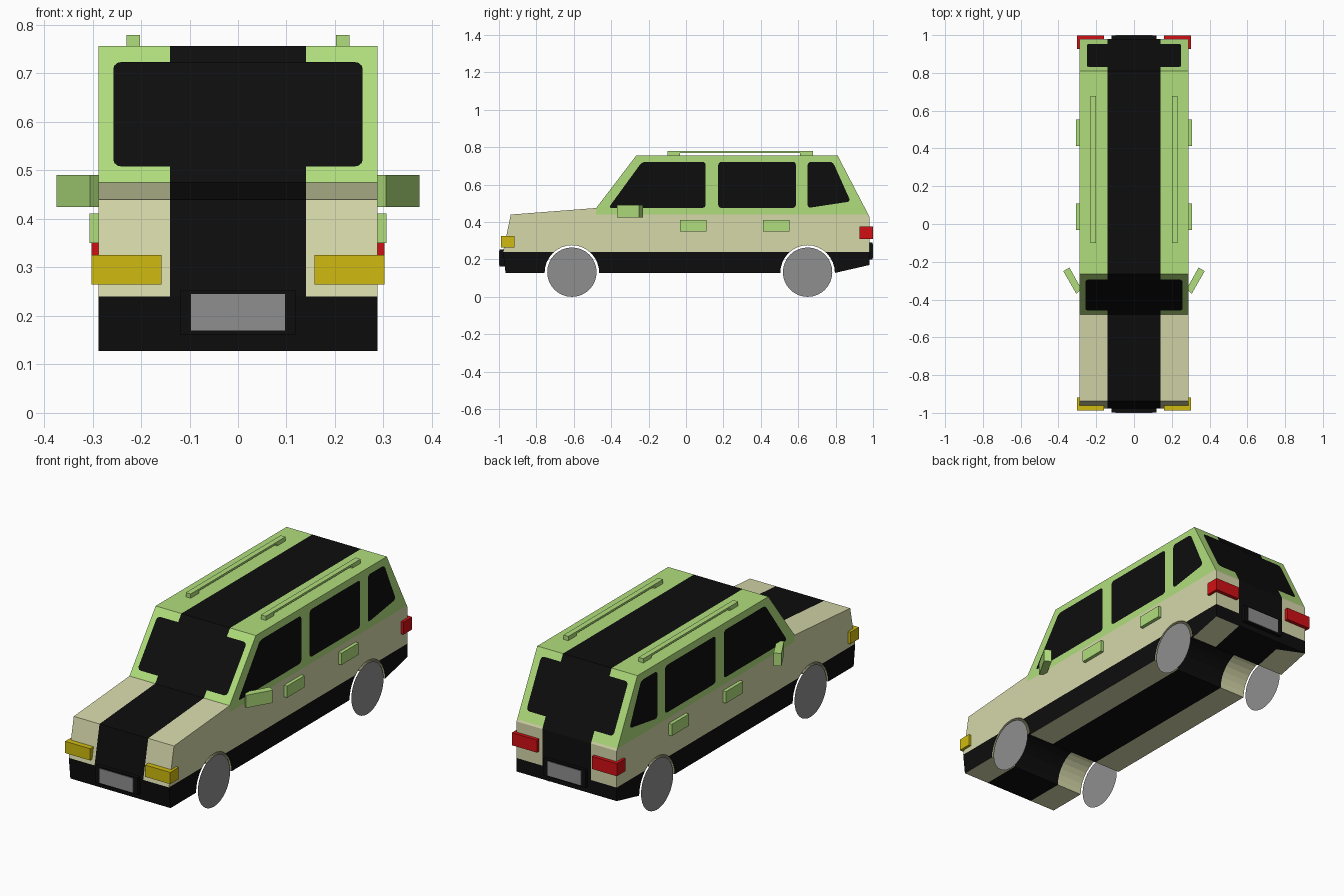
import bpy, bmesh, math
from mathutils import Vector, Matrix

if "Cube" in bpy.data.objects:
    bpy.data.objects.remove(bpy.data.objects["Cube"])


def material(name, r, g, b):
    lin = lambda c: c / 12.92 if c <= 0.04045 else ((c + 0.055) / 1.055) ** 2.4
    m = bpy.data.materials.new(name)
    m.diffuse_color = (lin(r / 255), lin(g / 255), lin(b / 255), 1)
    m.use_nodes = True
    m.node_tree.nodes["Principled BSDF"].inputs["Base Color"].default_value = m.diffuse_color
    return m


TAN = material("tan_paint", 214, 216, 170)
GREEN = material("green_paint", 176, 222, 124)
BLACK = material("black", 13, 13, 13)
GREY = material("grey", 143, 143, 143)
YELLOW = material("yellow_lamp", 208, 187, 16)
RED = material("red_lamp", 208, 16, 20)


def finish(bm, name, *mats, normals=True):
    if normals:
        bmesh.ops.recalc_face_normals(bm, faces=bm.faces)
    me = bpy.data.meshes.new(name)
    bm.to_mesh(me)
    bm.free()
    for m in mats:
        me.materials.append(m)
    ob = bpy.data.objects.new(name, me)
    bpy.context.collection.objects.link(ob)
    return ob


def extrude(bm, pts, vec):
    """Face through 3D points, extruded along vec into a closed solid."""
    f = bm.faces.new([bm.verts.new(p) for p in pts])
    r = bmesh.ops.extrude_face_region(bm, geom=[f], use_keep_orig=True)
    moved = [v for v in r["geom"] if isinstance(v, bmesh.types.BMVert)]
    bmesh.ops.translate(bm, verts=moved, vec=vec)


def box(bm, x, y, z):
    pts = [(x[0], y[0], z[0]), (x[1], y[0], z[0]), (x[1], y[1], z[0]), (x[0], y[1], z[0])]
    extrude(bm, pts, (0, 0, z[1] - z[0]))


def side(s, x):
    return (x[0], x[1]) if s > 0 else (-x[1], -x[0])


W = 0.288
STRIPE = 0.14
FRONT_Y, REAR_Y, AXLE_Z = -0.61, 0.65, 0.132
BASE = 0.128

# Body: side profile with wheel arches, extruded across the width
profile = [(-0.965, BASE)]
for cy in (FRONT_Y, REAR_Y):
    for i in range(17):
        a = math.pi * (1 - i / 16)
        profile.append((cy + 0.146 * math.cos(a), BASE + 0.148 * math.sin(a)))
profile += [(0.98, 0.17), (0.98, 0.43), (0.81, 0.757), (-0.265, 0.757),
            (-0.48, 0.475), (-0.937, 0.44), (-0.978, 0.24)]
bm = bmesh.new()
extrude(bm, [(-W, y, z) for y, z in profile], (2 * W, 0, 0))
bmesh.ops.recalc_face_normals(bm, faces=bm.faces)
bmesh.ops.triangulate(bm, faces=bm.faces)
# Cut along the colour borders
for co, no in (((STRIPE, 0, 0), (1, 0, 0)), ((-STRIPE, 0, 0), (1, 0, 0)),
               ((0, 0, 0.24), (0, 0, 1)), ((0, 0, 0.44), (0, 0, 1)),
               ((0, -0.48, 0), (0, 1, 0))):
    bmesh.ops.bisect_plane(bm, geom=bm.verts[:] + bm.edges[:] + bm.faces[:],
                           dist=1e-6, plane_co=co, plane_no=no)
for f in bm.faces:
    c, n = f.calc_center_median(), f.normal
    flank = abs(n.x) > 0.5
    f.material_index = 0
    if not flank and abs(c.x) < STRIPE:
        f.material_index = 2
    elif c.z > 0.44 and c.y > -0.48:
        f.material_index = 1
    elif c.z < 0.24 and (flank or abs(c.y) > 0.96):
        f.material_index = 2
finish(bm, "car_body", TAN, GREEN, BLACK)


# Windows: thin faces with rounded corners laid just off the body
def window(name, pts, normal, radius=0.018):
    bm = bmesh.new()
    n = Vector(normal).normalized()
    f = bm.faces.new([bm.verts.new(Vector(p) + n * 0.003) for p in pts])
    bmesh.ops.bevel(bm, geom=bm.verts[:], offset=radius, segments=3,
                    profile=0.5, affect='VERTICES')
    bm.normal_update()
    for f in bm.faces:
        if f.normal.dot(n) < 0:
            f.normal_flip()
    finish(bm, name, BLACK, normals=False)


side_windows = {
    "front_door_window": [(-0.415, 0.475), (0.105, 0.475), (0.105, 0.722), (-0.235, 0.722)],
    "rear_door_window": [(0.172, 0.475), (0.588, 0.475), (0.588, 0.722), (0.172, 0.722)],
    "quarter_window": [(0.65, 0.475), (0.88, 0.51), (0.785, 0.722), (0.65, 0.722)],
}
for name, pts in side_windows.items():
    for s, tag in ((1, "right"), (-1, "left")):
        window(f"{name}_{tag}", [(s * W, y, z) for y, z in pts], (s, 0, 0))


def slope_window(name, low, high, z0, z1, w):
    at = lambda z: low[0] + (high[0] - low[0]) * (z - low[1]) / (high[1] - low[1])
    sign = -1 if low[0] < 0 else 1
    normal = (0, sign * (high[1] - low[1]), abs(high[0] - low[0]))
    window(name, [(-w, at(z0), z0), (w, at(z0), z0), (w, at(z1), z1), (-w, at(z1), z1)], normal)


slope_window("windshield", (-0.48, 0.475), (-0.265, 0.757), 0.506, 0.722, 0.257)
slope_window("rear_window", (0.98, 0.43), (0.81, 0.757), 0.485, 0.722, 0.25)

# Wheels: flat discs with a grey hub, visible from both sides
for s, tag in ((1, "right"), (-1, "left")):
    for cy, end in ((FRONT_Y, "front"), (REAR_Y, "rear")):
        bm = bmesh.new()
        mat = Matrix.Translation((s * (W + 0.001), cy, AXLE_Z)) @ Matrix.Rotation(s * math.pi / 2, 4, 'Y')
        bmesh.ops.create_circle(bm, cap_ends=True, segments=32, radius=0.132, matrix=mat)
        bm.normal_update()
        hub = bm.faces[:]
        rim = bmesh.ops.inset_region(bm, faces=hub, thickness=0.053)["faces"]
        for f in bm.faces:
            f.material_index = 0 if f in rim else 1
            f.normal_update()
            if f.normal.x * s < 0:
                f.normal_flip()
        finish(bm, f"{end}_wheel_{tag}", BLACK, GREY, normals=False)

# Mirrored fittings: lamps, handles, roof rails, mirrors
for s, tag in ((1, "right"), (-1, "left")):
    bm = bmesh.new()
    box(bm, side(s, (0.158, 0.302)), (-0.988, -0.918), (0.265, 0.326))
    finish(bm, f"headlight_{tag}", YELLOW)

    bm = bmesh.new()
    box(bm, side(s, (0.158, 0.302)), (0.927, 0.999), (0.31, 0.375))
    finish(bm, f"tail_light_{tag}", RED)

    for y0, end in ((-0.033, "front"), (0.412, "rear")):
        bm = bmesh.new()
        box(bm, side(s, (W - 0.01, 0.306)), (y0, y0 + 0.142), (0.35, 0.411))
        finish(bm, f"{end}_door_handle_{tag}", GREEN)

    bm = bmesh.new()
    rail_x = side(s, (0.202, 0.23))
    box(bm, rail_x, (-0.10, 0.678), (0.769, 0.779))
    for y0 in (-0.10, 0.61):
        box(bm, rail_x, (y0, y0 + 0.068), (0.75, 0.769))
    finish(bm, f"roof_rail_{tag}", GREEN)

    bm = bmesh.new()
    plan = [(0.305, -0.37), (0.374, -0.25), (0.342, -0.23), (0.278, -0.345)]
    extrude(bm, [(s * x, y, 0.425) for x, y in plan], (0, 0, 0.066))
    finish(bm, f"wing_mirror_{tag}", GREEN)

# Number plates: black holders with a grey face
for s, z, tag in ((-1, 0.17, "front"), (1, 0.208, "rear")):
    y = lambda a, b: sorted((s * a, s * b))
    bm = bmesh.new()
    box(bm, (-0.12, 0.12), y(0.955, 0.997), (z - 0.008, z + 0.082))
    finish(bm, f"{tag}_plate_holder", BLACK)
    bm = bmesh.new()
    box(bm, (-0.097, 0.097), y(0.995, 1.0), (z, z + 0.075))
    finish(bm, f"{tag}_plate", GREY)
